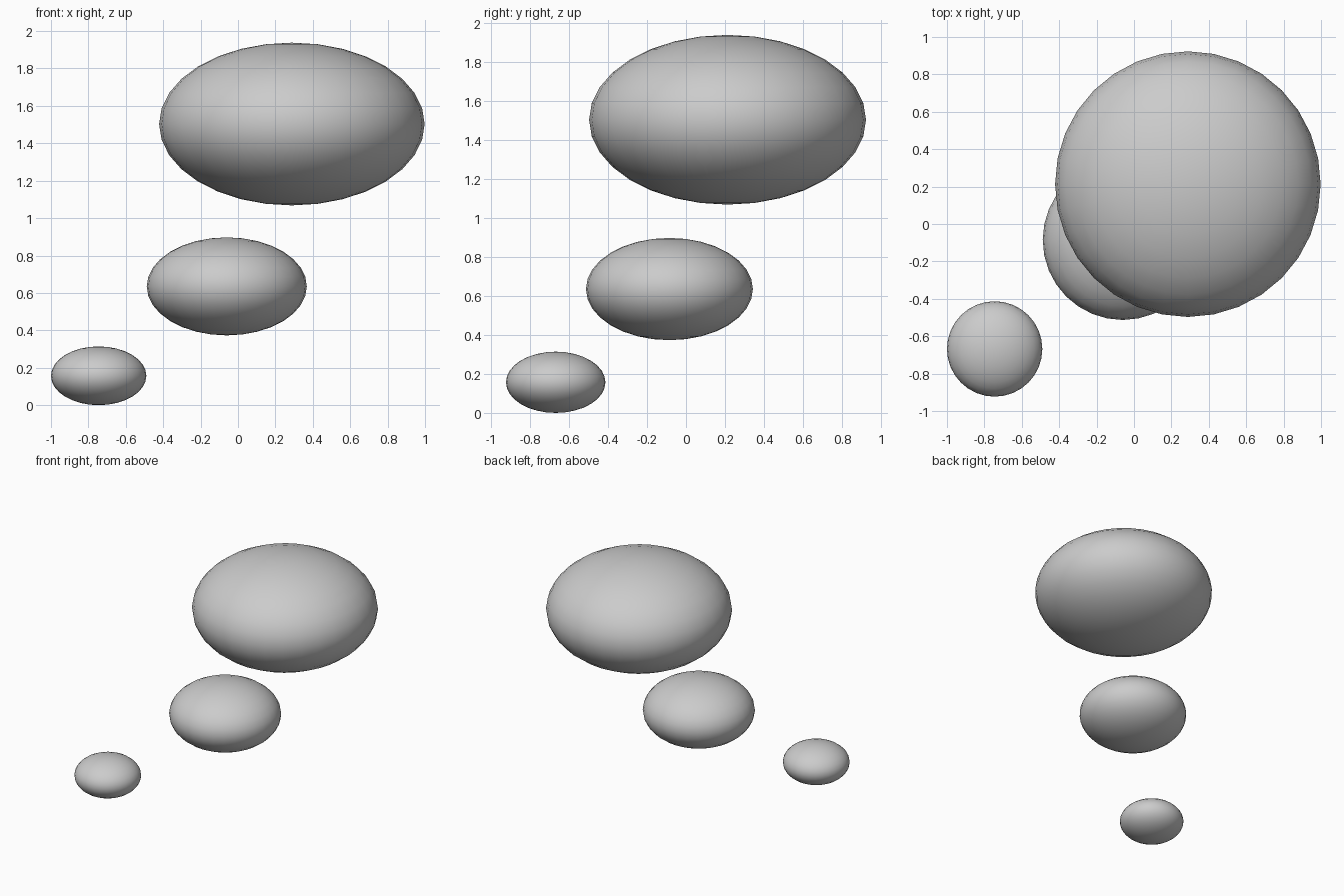
import bpy

if "Cube" in bpy.data.objects:
    bpy.data.objects.remove(bpy.data.objects["Cube"])


def blob(name, centre, radius, height):
    """Smooth flattened sphere with round plan and given half height."""
    bpy.ops.mesh.primitive_uv_sphere_add(segments=32, ring_count=16, radius=1, location=centre)
    ob = bpy.context.object
    ob.name = name
    ob.scale = (radius, radius, height)
    bpy.ops.object.transform_apply(location=False, rotation=False, scale=True)
    bpy.ops.object.shade_smooth()
    return ob


# Three puffs rising and growing, as in a thought bubble
blob("small_bubble", (-0.745, -0.668, 0.157), 0.255, 0.157)
blob("middle_bubble", (-0.06, -0.085, 0.635), 0.428, 0.262)
blob("large_bubble", (0.288, 0.213, 1.503), 0.71, 0.435)
